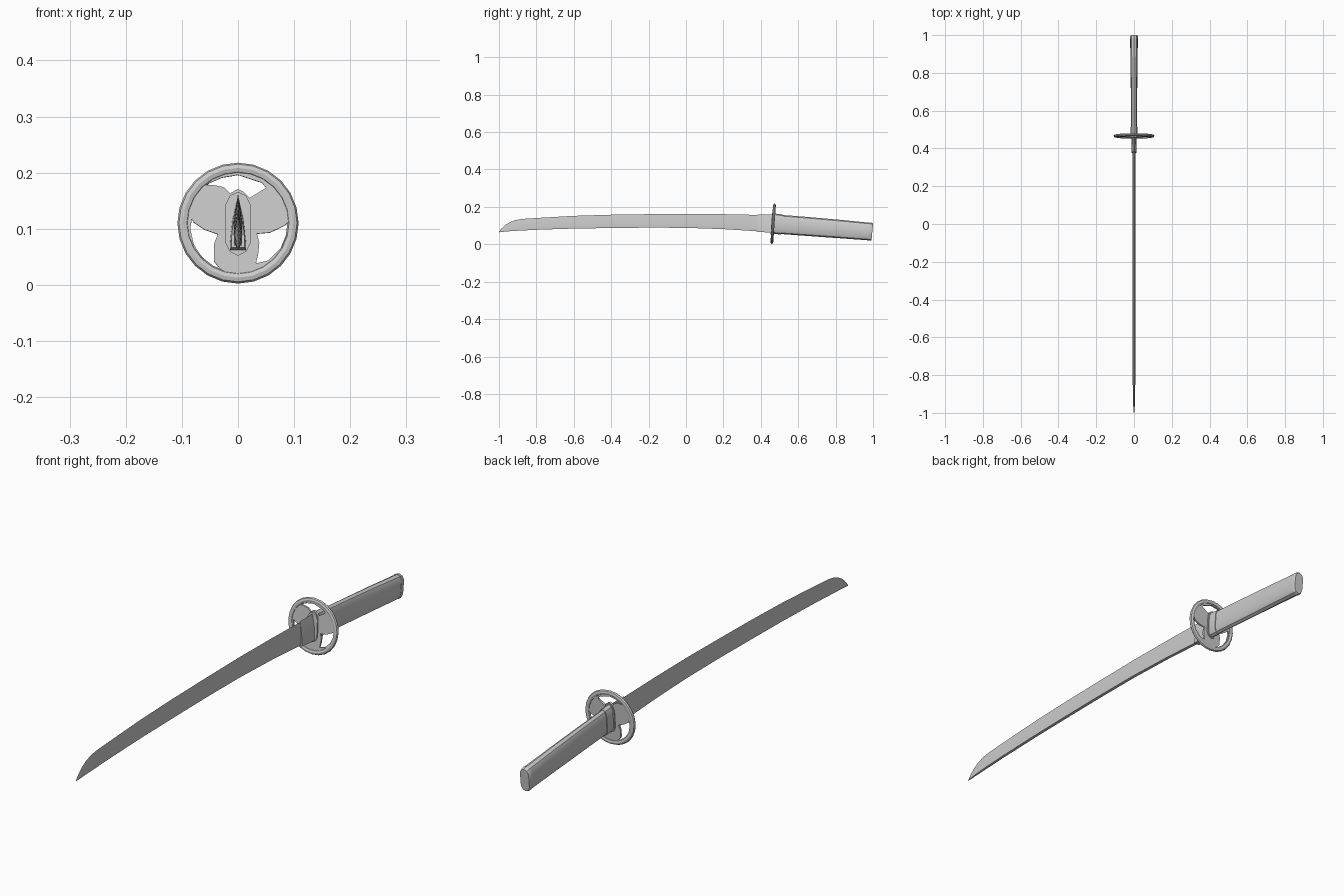
import bpy, bmesh, math

if "Cube" in bpy.data.objects:
    bpy.data.objects.remove(bpy.data.objects["Cube"])

TILT = 0.07  # lean of the guard and hilt sections


def loft(name, rings, smooth=30):
    """Skin a list of equal-length closed rings and cap both ends."""
    bm = bmesh.new()
    vs = [[bm.verts.new(p) for p in r] for r in rings]
    n = len(vs[0])
    for a, b in zip(vs, vs[1:]):
        for i in range(n):
            bm.faces.new((a[i], a[(i + 1) % n], b[(i + 1) % n], b[i]))
    bm.faces.new(vs[0])
    bm.faces.new(vs[-1])
    bmesh.ops.recalc_face_normals(bm, faces=bm.faces)
    me = bpy.data.meshes.new(name)
    bm.to_mesh(me)
    bm.free()
    ob = bpy.data.objects.new(name, me)
    bpy.context.collection.objects.link(ob)
    finish(ob, smooth)
    return ob


def finish(ob, angle):
    bpy.ops.object.select_all(action='DESELECT')
    ob.select_set(True)
    bpy.context.view_layer.objects.active = ob
    bpy.ops.object.shade_smooth_by_angle(angle=math.radians(angle))


def blade_ring(y, top, bot, w, lean=0.0):
    """Wedge section: cutting edge on top, ridge, flat spine below."""
    h = top - bot
    half = [(w, 0.30), (w * 0.8, 0.0)]
    prof = [(0, 1)] + half + [(-x, t) for x, t in reversed(half)]
    return [(x, y + lean * (t - 0.5) * h, bot + t * h) for x, t in prof]


def hilt_ring(y, top, bot, w, lean=TILT):
    """Flat-sided section with rounded, slightly pointed ends."""
    c, h = (top + bot) / 2, (top - bot) / 2
    q = [(0, 1), (0.62, 0.88), (0.95, 0.62), (1, 0)]
    right = q + [(x, -z) for x, z in reversed(q[:3])]
    prof = right + [(-x, z) for x, z in reversed(right[1:-1])]
    return [(x * w, y + z * h * lean, c + z * h) for x, z in prof]


# Blade, curved from tip to guard
loft("blade", [blade_ring(*s) for s in [
    (-1.0, 0.067, 0.064, 0.001), (-0.985, 0.086, 0.066, 0.003),
    (-0.965, 0.104, 0.068, 0.004), (-0.94, 0.119, 0.070, 0.005),
    (-0.91, 0.130, 0.072, 0.006), (-0.87, 0.136, 0.074, 0.0065),
    (-0.79, 0.141, 0.078, 0.007), (-0.6, 0.152, 0.084, 0.0075),
    (-0.4, 0.158, 0.087, 0.008), (-0.2, 0.161, 0.089, 0.008),
    (0.0, 0.163, 0.088, 0.008), (0.2, 0.161, 0.081, 0.008),
    (0.38, 0.157, 0.070, 0.008), (0.46, 0.153, 0.066, 0.008)]])


# Blade collar: wedge-shaped sleeve in front of the guard
def collar_ring(y, top, bot, w):
    prof = [(0, top), (0.7 * w, 0.55 * top + 0.45 * bot), (w, bot + 0.012), (w, bot)]
    prof += [(-x, z) for x, z in reversed(prof[1:])]
    return [(x, y + (z - 0.11) * TILT, z) for x, z in prof]


loft("blade_collar", [collar_ring(0.38, 0.160, 0.067, 0.012),
                      collar_ring(0.462, 0.160, 0.062, 0.0145)])

# Guard: outer ring
CY, CZ, R = 0.466, 0.110, 0.108
bpy.ops.mesh.primitive_torus_add(
    major_segments=24, minor_segments=8, major_radius=R - 0.010, minor_radius=0.010,
    location=(0, CY, CZ), rotation=(math.pi / 2 - TILT, 0, 0))
ring = bpy.context.object
ring.name = "guard_ring"
ring.scale = (1, 1, 0.75)
finish(ring, 40)

# Guard: three-lobed plate, a disc with three cut-out windows
disc = [(0.097 * math.cos(i * math.tau / 24), 0.097 * math.sin(i * math.tau / 24))
        for i in range(24)]
top_window = [(-.059, .068), (-.029, .081), (0, .086), (.043, .072), (.050, .063),
              (.021, .045), (.011, .055), (0, .061), (-.014, .053), (-.025, .064),
              (-.045, .068)]
left_window = [(-.082, .009), (-.080, .002), (-.059, -.012), (-.036, -.020),
               (-.043, -.038), (-.043, -.068), (-.032, -.082), (-.009, -.096),
               (-.035, -.086), (-.059, -.069), (-.079, -.038), (-.085, -.010)]
right_window = [(.090, .002), (.084, -.004), (.057, -.017), (.034, -.019),
                (.038, -.035), (.036, -.055), (.032, -.072), (.054, -.067),
                (.078, -.043), (.090, -.014)]
cu = bpy.data.curves.new("guard_plate", 'CURVE')
cu.dimensions = '2D'
cu.fill_mode = 'BOTH'
cu.extrude = 0.004
for pts in (disc, top_window, left_window, right_window):
    sp = cu.splines.new('POLY')
    sp.points.add(len(pts) - 1)
    for p, (x, z) in zip(sp.points, pts):
        p.co = (x, z, 0, 1)
    sp.use_cyclic_u = True
plate = bpy.data.objects.new("guard_plate", cu)
bpy.context.collection.objects.link(plate)
plate.location = (0, CY, CZ)
plate.rotation_euler = (math.pi / 2 - TILT, 0, 0)
bpy.ops.object.select_all(action='DESELECT')
plate.select_set(True)
bpy.context.view_layer.objects.active = plate
bpy.ops.object.convert(target='MESH')

# Oval washers on both faces of the guard
for name, y in (("front_washer", 0.459), ("back_washer", 0.471)):
    loft(name, [hilt_ring(y - 0.003, 0.166, 0.052, 0.023),
                hilt_ring(y + 0.003, 0.166, 0.052, 0.023)])

# Hilt collar, grip and end cap
loft("hilt_collar", [hilt_ring(0.474, 0.164, 0.056, 0.018),
                     hilt_ring(0.512, 0.160, 0.052, 0.018)])
loft("grip", [hilt_ring(0.510, 0.157, 0.055, 0.0155), hilt_ring(0.66, 0.145, 0.044, 0.0165),
              hilt_ring(0.83, 0.130, 0.032, 0.0185), hilt_ring(0.98, 0.115, 0.021, 0.0205)])
loft("end_cap", [hilt_ring(0.978, 0.1165, 0.020, 0.0215, 0.1),
                 hilt_ring(0.990, 0.1145, 0.019, 0.0215, 0.1),
                 hilt_ring(0.996, 0.110, 0.022, 0.0190, 0.1)])
